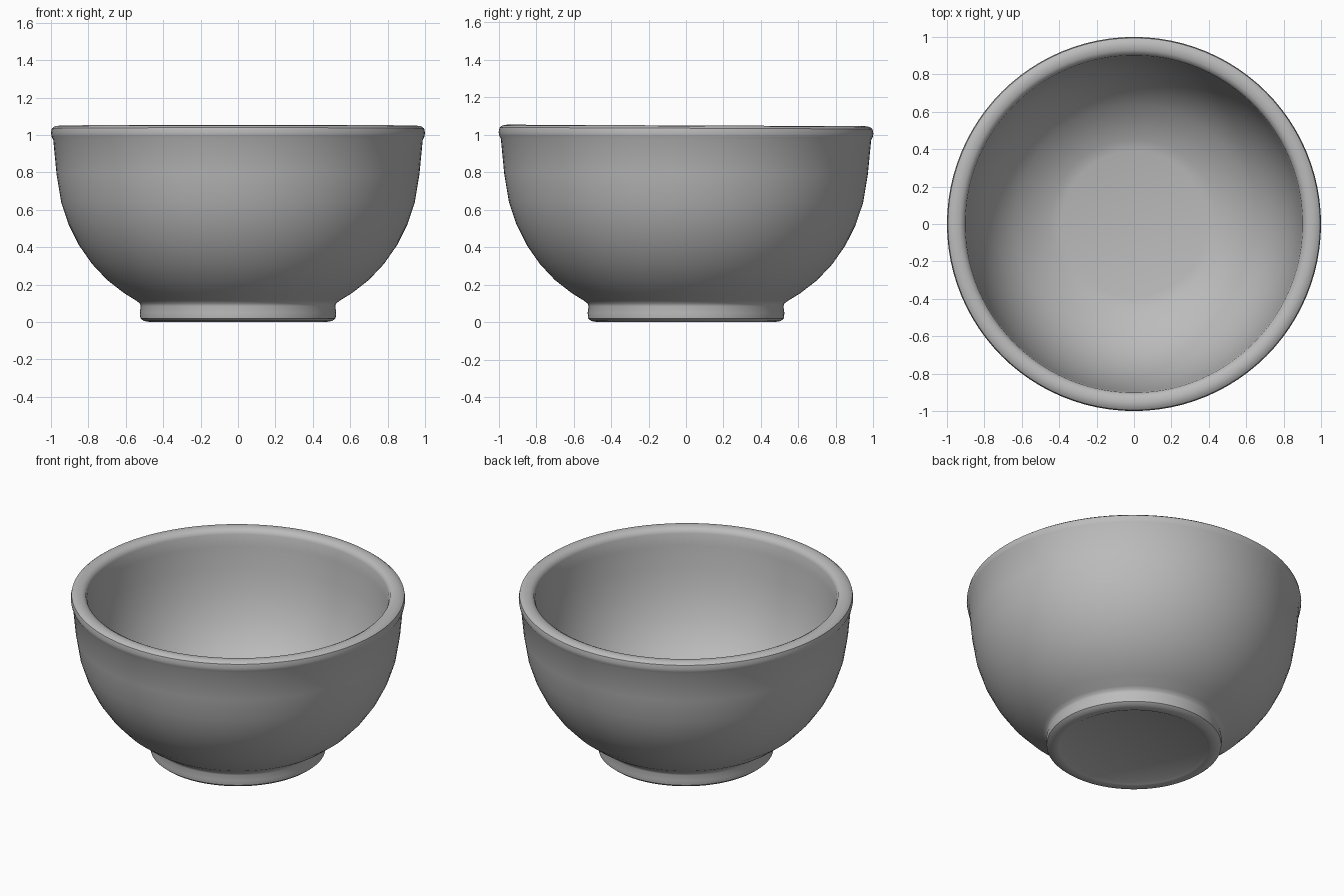
import bpy, bmesh, math

cube = bpy.data.objects.get("Cube")
if cube:
    bpy.data.objects.remove(cube, do_unlink=True)

clay = bpy.data.materials.new("grey ceramic")
clay.use_nodes = True
GREY = (0.5, 0.5, 0.5, 1)
clay.diffuse_color = GREY
clay.node_tree.nodes["Principled BSDF"].inputs["Base Color"].default_value = GREY


def lathe(name, profile, segments=96):
    """Spin a (radius, height) profile about z; zero radius closes a pole."""
    bm = bmesh.new()
    verts = [bm.verts.new((r, 0, z)) for r, z in profile]
    edges = [bm.edges.new(pair) for pair in zip(verts, verts[1:])]
    bmesh.ops.spin(bm, geom=verts + edges, cent=(0, 0, 0), axis=(0, 0, 1),
                   angle=math.tau, steps=segments, use_duplicate=False)
    bmesh.ops.remove_doubles(bm, verts=bm.verts[:], dist=0.0005)
    bmesh.ops.recalc_face_normals(bm, faces=bm.faces[:])
    # Very slight handmade lean towards the back
    for v in bm.verts:
        v.co.z -= 0.004 * v.co.y * v.co.z
    mesh = bpy.data.meshes.new(name)
    bm.to_mesh(mesh)
    bm.free()
    mesh.materials.append(clay)
    obj = bpy.data.objects.new(name, mesh)
    bpy.context.collection.objects.link(obj)
    bpy.ops.object.select_all(action='DESELECT')
    obj.select_set(True)
    bpy.context.view_layer.objects.active = obj
    bpy.ops.object.shade_smooth_by_angle(angle=math.radians(40))
    return obj


# Underside, foot ring, outer wall, rounded rim, inner wall and floor
base = [(0, 0.012), (0.43, 0.012), (0.445, 0.004), (0.47, 0), (0.505, 0.006), (0.522, 0.02)]
foot = [(0.525, 0.05), (0.52, 0.085), (0.525, 0.1), (0.545, 0.115)]
outside = [(0.61, 0.155), (0.7, 0.225), (0.78, 0.31), (0.85, 0.41), (0.905, 0.52),
           (0.945, 0.64), (0.97, 0.79), (0.988, 0.975)]
rim = [(0.996, 0.99), (1, 1.01), (0.995, 1.035), (0.98, 1.046), (0.955, 1.05),
       (0.93, 1.046), (0.91, 1.035), (0.902, 1.015)]
inside = [(0.895, 0.94), (0.88, 0.8), (0.85, 0.65), (0.8, 0.51), (0.73, 0.39),
          (0.64, 0.295), (0.54, 0.23), (0.45, 0.185), (0.39, 0.17), (0, 0.17)]
lathe("bowl", base + foot + outside + rim + inside)
